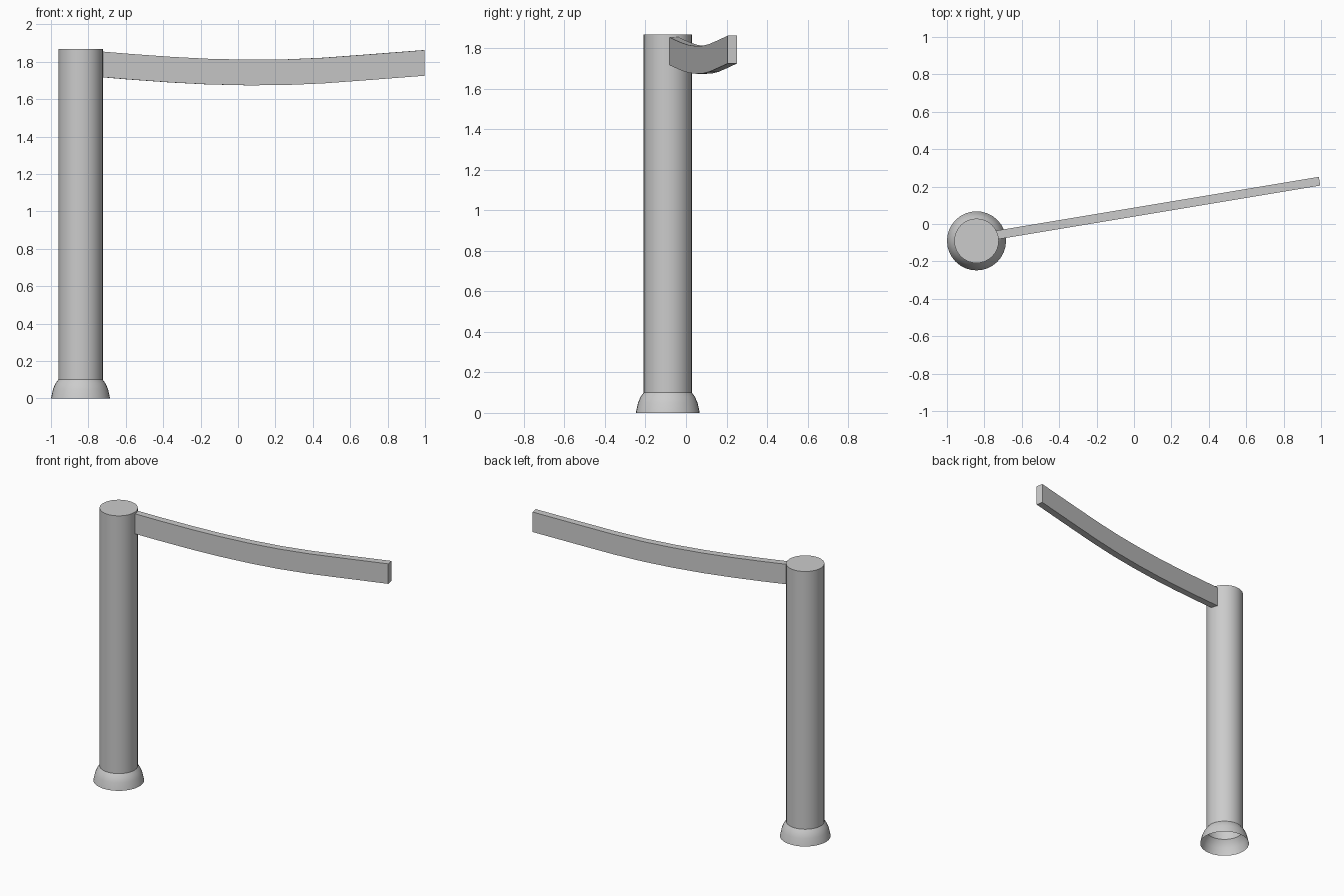
import bpy, bmesh, math
from mathutils import Vector

if "Cube" in bpy.data.objects:
    bpy.data.objects.remove(bpy.data.objects["Cube"])


def make_object(name, bm):
    bmesh.ops.recalc_face_normals(bm, faces=bm.faces[:])
    mesh = bpy.data.meshes.new(name)
    bm.to_mesh(mesh)
    bm.free()
    obj = bpy.data.objects.new(name, mesh)
    bpy.context.collection.objects.link(obj)
    return obj


def loft(bm, loops):
    rings = [[bm.verts.new(p) for p in loop] for loop in loops]
    n = len(rings[0])
    for a, b in zip(rings, rings[1:]):
        for i in range(n):
            j = (i + 1) % n
            bm.faces.new((a[i], a[j], b[j], b[i]))
    return rings


# Round post with a flared foot, open underneath
SIDES = 32
CX, CY = -0.842, -0.09
profile = [(0.158, 0.0), (0.147, 0.05), (0.134, 0.08), (0.119, 0.1), (0.119, 1.868)]
bm = bmesh.new()
rings = loft(bm, [[(CX + r * math.cos(2 * math.pi * i / SIDES),
                    CY + r * math.sin(2 * math.pi * i / SIDES), z)
                   for i in range(SIDES)] for r, z in profile])
bm.faces.new(rings[-1])
post = make_object("post", bm)
bpy.context.view_layer.objects.active = post
post.select_set(True)
bpy.ops.object.shade_smooth_by_angle(angle=math.radians(25))

# Sagging rectangular rail running off the top of the post
HALF, HEIGHT = 0.0235, 0.137
start, end = Vector((-0.76, -0.063)), Vector((0.992, 0.229))
side = (end - start).normalized().orthogonal() * HALF
sag = [(0, 1.857), (0.11, 1.841), (0.23, 1.826), (0.34, 1.816), (0.46, 1.811),
       (0.57, 1.812), (0.69, 1.821), (0.83, 1.839), (1, 1.862)]
loops = []
for t, z in sag:
    c = start.lerp(end, t)
    a, b = c + side, c - side
    loops.append([(*a, z), (*b, z), (*b, z - HEIGHT), (*a, z - HEIGHT)])
bm = bmesh.new()
rings = loft(bm, loops)
bm.faces.new(rings[0])
bm.faces.new(rings[-1])
make_object("rail", bm)
